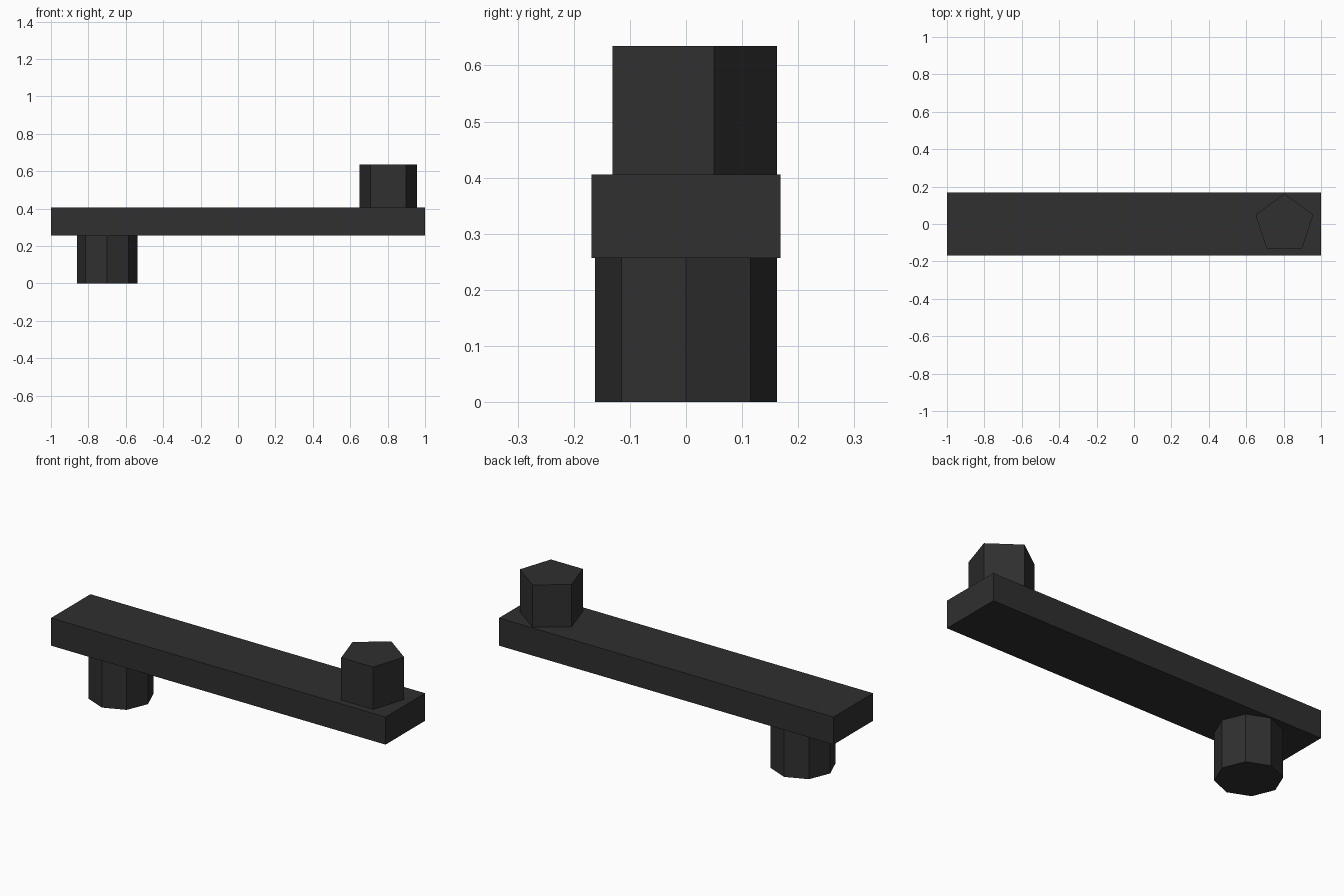
import bpy
import math

if "Cube" in bpy.data.objects:
    bpy.data.objects.remove(bpy.data.objects["Cube"])

mat = bpy.data.materials.new("dark_charcoal")
mat.diffuse_color = (0.029, 0.029, 0.029, 1)
mat.use_nodes = True
mat.node_tree.nodes["Principled BSDF"].inputs["Base Color"].default_value = mat.diffuse_color

Z_LOW, Z_HIGH, Z_TOP = 0.257, 0.406, 0.635


def peg(name, sides, radius, x, z0, z1):
    """Upright prism with one corner pointing to +y."""
    bpy.ops.mesh.primitive_cylinder_add(vertices=sides, radius=radius, depth=z1 - z0,
                                        location=(x, 0, (z0 + z1) / 2))
    ob = bpy.context.object
    ob.name = name
    ob.data.materials.append(mat)
    # Blender starts the ring at +y
    return ob


# flat connecting bar
bpy.ops.mesh.primitive_cube_add(size=1, location=(0, 0, (Z_LOW + Z_HIGH) / 2))
bar = bpy.context.object
bar.name = "crank_bar"
bar.scale = (2, 0.337, Z_HIGH - Z_LOW)
bpy.ops.object.transform_apply(location=False, rotation=False, scale=True)
bar.data.materials.append(mat)

# five-sided peg on top, eight-sided peg below
peg("upper_peg", 5, 0.162, 0.804, Z_HIGH, Z_TOP)
peg("lower_peg", 8, 0.162, -0.70, 0, Z_LOW)
